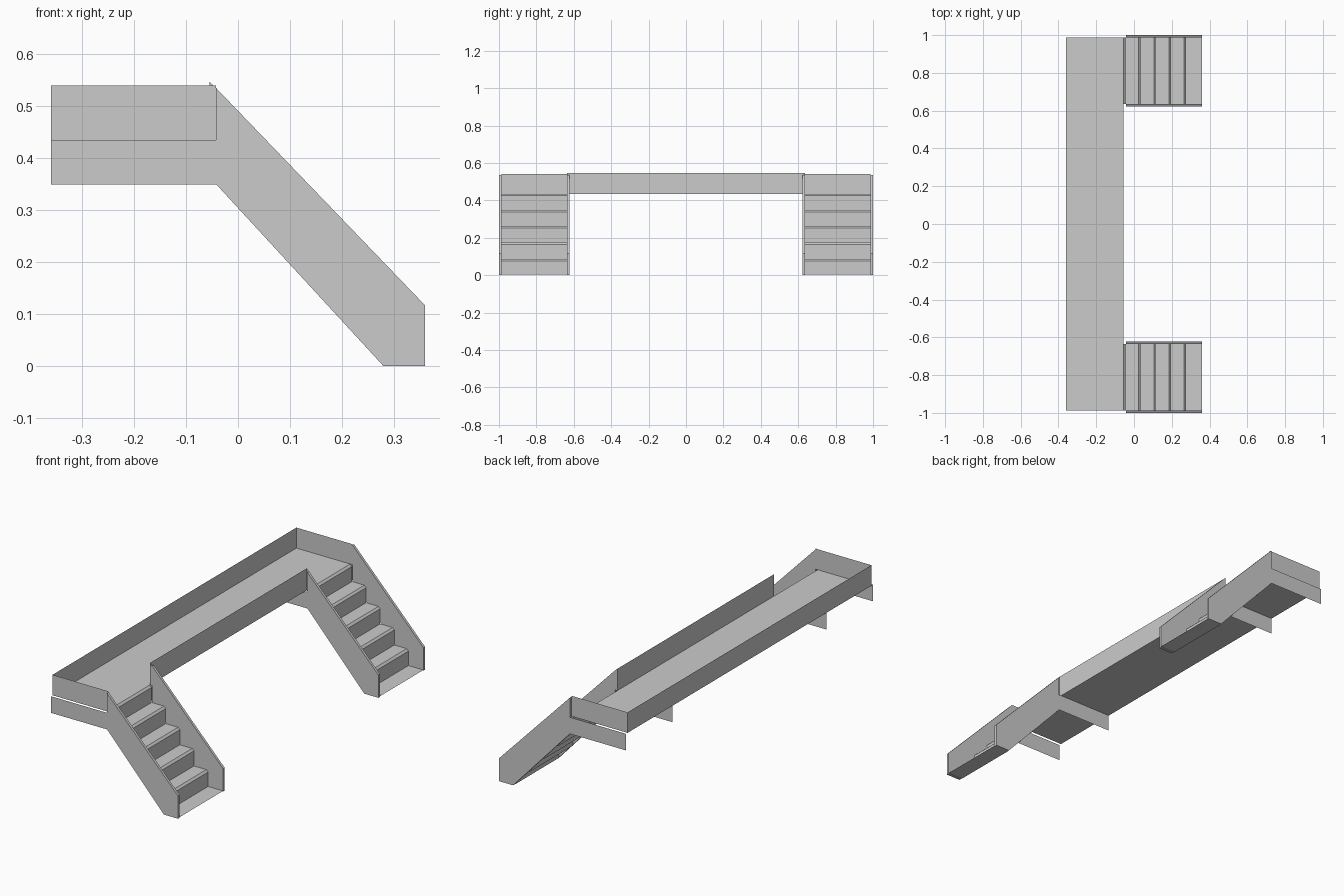
import bpy

if "Cube" in bpy.data.objects:
    bpy.data.objects.remove(bpy.data.objects["Cube"])

X0, XF, XS, X1 = -0.36, -0.055, -0.042, 0.36   # back, deck front, stringer start, stair foot
ZD, ZT = 0.435, 0.54                            # deck level, parapet top
YD = 0.987                                      # deck half length
YI, YO = 0.622, 1.0                             # stair flank planes
T = 0.013                                       # stringer thickness


def mesh(name, verts, faces):
    me = bpy.data.meshes.new(name)
    me.from_pydata(verts, [], faces)
    ob = bpy.data.objects.new(name, me)
    bpy.context.collection.objects.link(ob)
    return ob


def sweep_y(name, prof, ya, yb, closed=False):
    """Extrude an xz profile along y; closed profiles become solid."""
    n = len(prof)
    v = [(x, ya, z) for x, z in prof] + [(x, yb, z) for x, z in prof]
    f = [(i, n + i, n + (i + 1) % n, (i + 1) % n) for i in range(n if closed else n - 1)]
    if closed:
        f += [tuple(range(n)), tuple(reversed(range(n, 2 * n)))]
    return mesh(name, v, f)


def sheet_xz(name, prof, y):
    return mesh(name, [(x, y, z) for x, z in prof], [tuple(range(len(prof)))])


def rect(xa, xb, za, zb):
    return [(xa, za), (xb, za), (xb, zb), (xa, zb)]


# walkway deck and its long parapets
sweep_y("deck", [(X0, ZD), (XF, ZD)], YD, -YD)
sweep_y("back_parapet", [(X0, ZD), (X0, ZT)], YD, -YD)
sweep_y("front_parapet", [(XF, ZD), (XF, 0.547)], -YI - T, YI + T)

# stair section: chamfered nosing, riser, tread
steps, rise, run, c = 5, ZD / 5, 0.08, 0.01
stair = []
for i in range(steps):
    x, z = XF + i * run, ZD - i * rise
    stair += [(x, z), (x + c, z - c), (x + c, z - rise + 0.003 * (i == steps - 1))]
stair.append((X1, 0.003))

stringer = [(XS, 0.35), (0.28, 0), (X1, 0), (X1, 0.117), (XS, 0.535)]

for s, side in ((-1, "front"), (1, "back")):
    sheet_xz(side + "_end_parapet", rect(X0, XS, ZD, ZT), s * YD)
    sweep_y(side + "_steps", stair, s * (YI + T), s * YD)
    # thick sloping stringers with thin flanges running under the deck
    for y, d, pos in ((YI, T, "inner"), (YO, -T, "outer")):
        ob = sweep_y(f"{side}_{pos}_stringer", stringer, s * y, s * (y + d), True)
        if s * d < 0:
            ob.data.flip_normals()
        sheet_xz(f"{side}_{pos}_flange", rect(X0, XS, 0.35, ZD), s * y)
    # small return joining the front parapet to the stringer
    sheet_xz(side + "_parapet_return",
             [(XF, ZD), (XS, ZD), (XS, 0.535), (XF, 0.547)], s * (YI + T))
